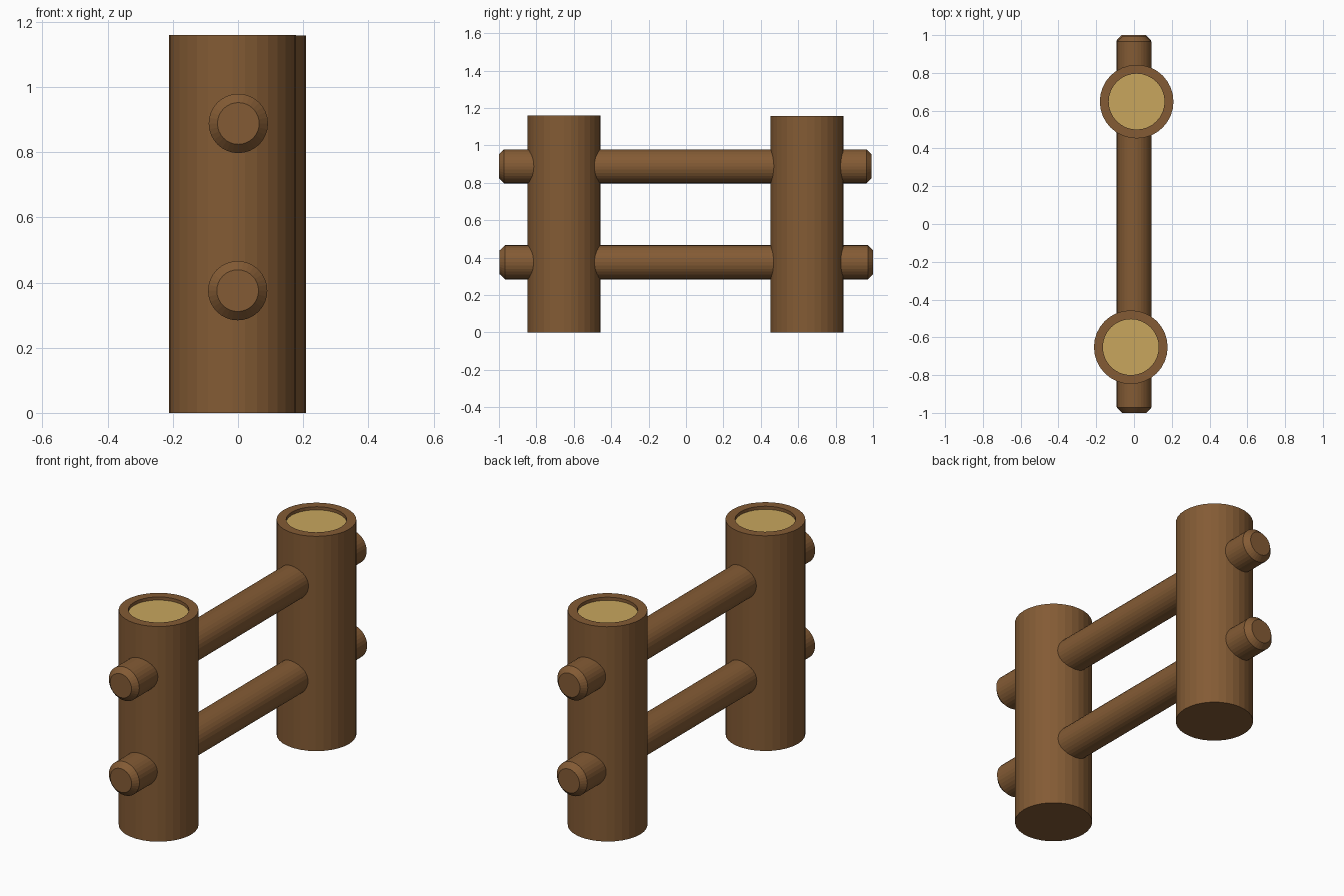
import bpy, bmesh, math
from mathutils import Matrix, Vector

if "Cube" in bpy.data.objects:
    bpy.data.objects.remove(bpy.data.objects["Cube"])


def material(name, color):
    m = bpy.data.materials.new(name)
    m.diffuse_color = (*color, 1)
    m.use_nodes = True
    m.node_tree.nodes["Principled BSDF"].inputs["Base Color"].default_value = m.diffuse_color
    return m


bark = material("bark", (0.23, 0.105, 0.035))
cut_wood = material("cut_wood", (0.58, 0.38, 0.11))


def lathe(name, profile, matrix, sides=32, cap_mat=None):
    """Spin (radius, height) points about the axis and cap both ends."""
    bm = bmesh.new()
    rings = []
    for r, h in profile:
        rings.append([bm.verts.new((r * math.cos(2 * math.pi * i / sides),
                                    r * math.sin(2 * math.pi * i / sides), h))
                      for i in range(sides)])
    for a, b in zip(rings, rings[1:]):
        for i in range(sides):
            j = (i + 1) % sides
            bm.faces.new((a[i], a[j], b[j], b[i]))
    bm.faces.new(rings[0][::-1])
    top = bm.faces.new(rings[-1])
    me = bpy.data.meshes.new(name)
    me.materials.append(bark)
    if cap_mat:
        me.materials.append(cap_mat)
        top.material_index = 1
    bm.transform(matrix)
    bm.to_mesh(me)
    bm.free()
    ob = bpy.data.objects.new(name, me)
    bpy.context.collection.objects.link(ob)
    return ob


# Upright posts with a recessed pale cut top
for name, x, y, top in (("front_post", -0.017, -0.652, 1.16),
                        ("back_post", 0.014, 0.648, 1.158)):
    lathe(name, [(0.195, 0), (0.195, top), (0.148, top), (0.148, top - 0.017)],
          Matrix.Translation((x, y, 0)), cap_mat=cut_wood)

# Horizontal rails with chamfered ends, running through both posts
for name, x, z, y0, y1 in (("lower_rail", -0.001, 0.375, -0.996, 1.0),
                           ("upper_rail", 0.001, 0.888, -1.0, 0.993)):
    lathe(name, [(0.064, y0), (0.091, y0 + 0.028),
                 (0.091, y1 - 0.028), (0.064, y1)],
          Matrix.Translation((x, 0, z)) @ Matrix.Rotation(-math.pi / 2, 4, 'X'))
